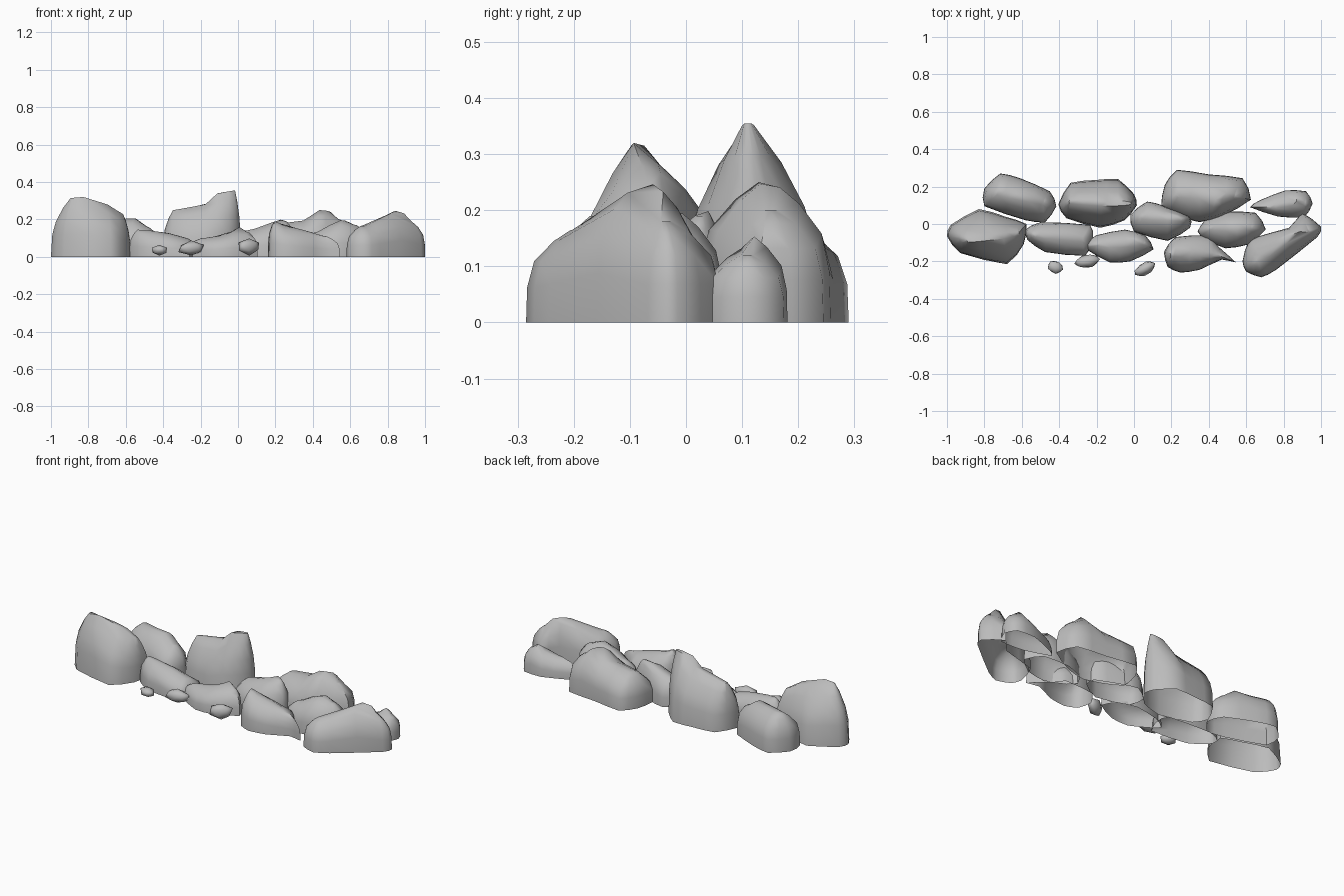
import bpy
import bmesh
import random
from math import radians
from mathutils import Vector

random.seed(4)

default_cube = bpy.data.objects.get("Cube")
if default_cube:
    bpy.data.objects.remove(default_cube, do_unlink=True)

stone = bpy.data.materials.new("stone grey")
stone.use_nodes = True
stone.diffuse_color = (0.5, 0.5, 0.5, 1)
stone.node_tree.nodes["Principled BSDF"].inputs["Base Color"].default_value = stone.diffuse_color

# Side profiles: (share of footprint, share of ridge height)
ROUND = [(1, 0), (0.98, 0.38), (0.85, 0.66), (0.48, 0.88), (0.16, 1)]
STEEP = [(1, 0), (0.94, 0.38), (0.78, 0.6), (0.46, 0.83), (0.12, 1)]


def finish(name, bm):
    """Turn a bmesh into a smooth-shaded stone object."""
    bmesh.ops.recalc_face_normals(bm, faces=bm.faces)
    mesh = bpy.data.meshes.new(name)
    bm.to_mesh(mesh)
    bm.free()
    mesh.materials.append(stone)
    obj = bpy.data.objects.new(name, mesh)
    bpy.context.collection.objects.link(obj)
    bpy.ops.object.select_all(action="DESELECT")
    obj.select_set(True)
    bpy.context.view_layer.objects.active = obj
    bpy.ops.object.shade_smooth_by_angle(angle=radians(55))
    return obj


def rounded(outline):
    """Add a slightly bulging midpoint to every side of a closed outline."""
    points = [Vector(p) for p in outline]
    count = len(points)
    result = []
    for i, here in enumerate(points):
        following = points[(i + 1) % count]
        outer = points[i - 1] + points[(i + 2) % count]
        result += [here, (here + following) * 0.53 - outer * 0.03]
    return result


def nearest_crest(foot, ridge):
    """Closest point, in plan, on the ridge line."""
    candidates = []
    for start, end in zip(ridge, ridge[1:]):
        along = (end - start).to_2d()
        t = (foot - start.to_2d()).dot(along) / along.length_squared
        candidates.append(start.lerp(end, min(1, max(0, t))))
    return min(candidates, key=lambda c: (c.to_2d() - foot).length)


def boulder(name, profile, ridge, outline):
    """Open-bottomed rock lofted from a footprint up to an uneven ridge."""
    ridge = [Vector(p) for p in ridge]
    feet = rounded(outline)
    crests = [nearest_crest(foot, ridge) for foot in feet]
    bm = bmesh.new()
    rings = []
    for share, rise in profile:
        ring = []
        for foot, crest in zip(feet, crests):
            xy = crest.to_2d().lerp(foot, share)
            ring.append(bm.verts.new((xy.x, xy.y, crest.z * rise)))
        rings.append(ring)
    count = len(feet)
    for low, high in zip(rings, rings[1:]):
        for i in range(count):
            j = (i + 1) % count
            bm.faces.new((low[i], low[j], high[j], high[i]))
    cap = bm.faces.new(rings[-1])
    bmesh.ops.triangulate(bm, faces=[cap])
    finish(name, bm)


def pebble(name, centre, size, turn):
    """Small closed angular stone."""
    bm = bmesh.new()
    bmesh.ops.create_icosphere(bm, subdivisions=1, radius=1)
    for v in bm.verts:
        v.co *= random.uniform(0.9, 1.1)
    obj = finish(name, bm)
    obj.location, obj.scale = centre, size
    obj.rotation_euler.z = radians(turn)


# Left end
boulder("left_end_boulder", STEEP,
        [(-.88, -.09, .315), (-.83, -.08, .32), (-.79, -.07, .285),
         (-.7, -.06, .28), (-.62, -.05, .23)],
        [(-1, -.065), (-.98, -.005), (-.83, .08), (-.69, .04), (-.575, 0),
         (-.59, -.11), (-.68, -.215), (-.93, -.155)])
boulder("back_left_boulder", ROUND,
        [(-.72, .17, .2), (-.61, .14, .2), (-.57, .14, .22), (-.49, .12, .16)],
        [(-.8, .19), (-.715, .27), (-.61, .245), (-.45, .175), (-.415, .095),
         (-.475, .01), (-.58, .02), (-.8, .095)])
boulder("front_left_rock", ROUND,
        [(-.53, -.06, .145), (-.4, -.07, .135), (-.28, -.08, .1)],
        [(-.58, -.03), (-.5, .01), (-.235, -.005), (-.22, -.08),
         (-.26, -.17), (-.475, -.15), (-.57, -.085)])

# Middle, the tall boulder rising to a crag on one side
boulder("tall_boulder", STEEP,
        [(-.34, .12, .25), (-.15, .11, .285), (-.11, .11, .34), (-.02, .11, .355)],
        [(-.405, .105), (-.34, .22), (-.21, .235), (-.085, .24), (0, .16),
         (.015, .1), (-.05, .02), (-.18, -.02), (-.36, .03)])
boulder("front_middle_rock", ROUND,
        [(-.18, -.11, .1), (-.05, -.11, .12), (0, -.1, .165), (.05, -.1, .13)],
        [(-.275, -.11), (-.2, -.06), (-.05, -.03), (.06, -.06), (.105, -.135),
         (-.02, -.2), (-.13, -.205), (-.24, -.145)])
boulder("middle_rock", ROUND,
        [(.05, .04, .14), (.17, .04, .17), (.2, .04, .21), (.25, .03, .19)],
        [(-.02, .05), (.07, .12), (.165, .095), (.3, .04), (.3, -.02),
         (.18, -.09), (0, -.04)])

# Right end
boulder("back_right_boulder", ROUND,
        [(.24, .16, .18), (.4, .16, .2), (.44, .15, .25), (.49, .15, .245),
         (.53, .15, .2)],
        [(.145, .095), (.165, .21), (.23, .29), (.4, .265), (.58, .245),
         (.625, .13), (.47, .04), (.35, .01), (.245, .04)])
boulder("right_middle_rock", ROUND,
        [(.42, -.02, .13), (.5, -.02, .175), (.56, -.02, .2), (.62, -.02, .17)],
        [(.34, -.04), (.38, .02), (.49, .065), (.65, .06), (.705, -.03),
         (.61, -.11), (.49, -.13), (.38, -.085)])
boulder("front_right_rock", ROUND,
        [(.2, -.16, .19), (.25, -.16, .165), (.33, -.16, .15), (.46, -.17, .11)],
        [(.16, -.15), (.22, -.07), (.4, -.06), (.45, -.12), (.545, -.205),
         (.47, -.19), (.35, -.245), (.25, -.26), (.18, -.23)])
boulder("right_end_boulder", ROUND,
        [(.67, -.19, .165), (.78, -.12, .21), (.83, -.07, .25), (.9, -.05, .23),
         (.93, -.04, .18)],
        [(.58, -.2), (.62, -.08), (.83, -.02), (.9, .06), (1, -.015),
         (.98, -.07), (.76, -.245), (.68, -.285), (.6, -.255)])
boulder("back_right_small_rock", ROUND,
        [(.74, .09, .1), (.83, .11, .12), (.87, .11, .155), (.91, .11, .12)],
        [(.62, .09), (.68, .13), (.81, .18), (.92, .175), (.955, .11),
         (.91, .035), (.77, .04)])

# Loose stones along the front
pebble("left_pebble", (-.42, -.23, .035), (.047, .037, .03), -20)
pebble("middle_pebble", (-.25, -.2, .045), (.073, .038, .04), 10)
pebble("right_pebble", (.06, -.24, .055), (.068, .036, .045), 30)
